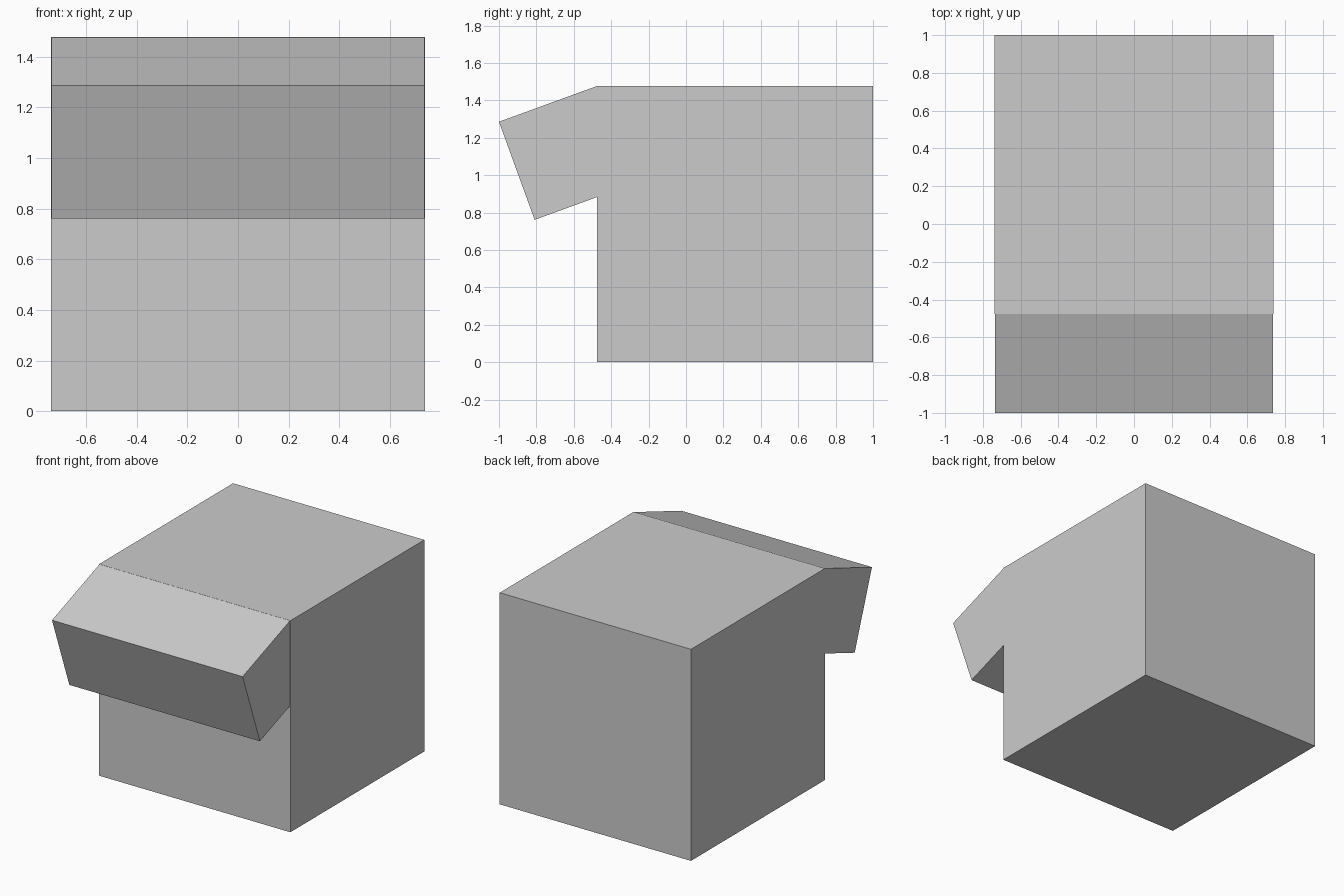
import bpy
from math import radians

if "Cube" in bpy.data.objects:
    bpy.data.objects.remove(bpy.data.objects["Cube"])


def box(name, size, center, tilt=0.0):
    """Flat-faced box, tilted about the x axis."""
    bpy.ops.mesh.primitive_cube_add(size=1, location=center, rotation=(radians(tilt), 0, 0))
    ob = bpy.context.object
    ob.name = name
    ob.scale = size
    bpy.ops.object.transform_apply(location=False, rotation=False, scale=True)
    return ob


SIDE = 1.477    # main cube edge
HOOD = 0.558    # square section of the tilted front block

# Main cube, standing on the ground with its back at y = 1
box("body", (SIDE, SIDE, SIDE), (0, 1 - SIDE / 2, SIDE / 2))

# Tilted overhanging block, meeting the body's top front edge
box("front_overhang", (1.472, HOOD, HOOD), (0, -0.6425, 1.119), 20)
